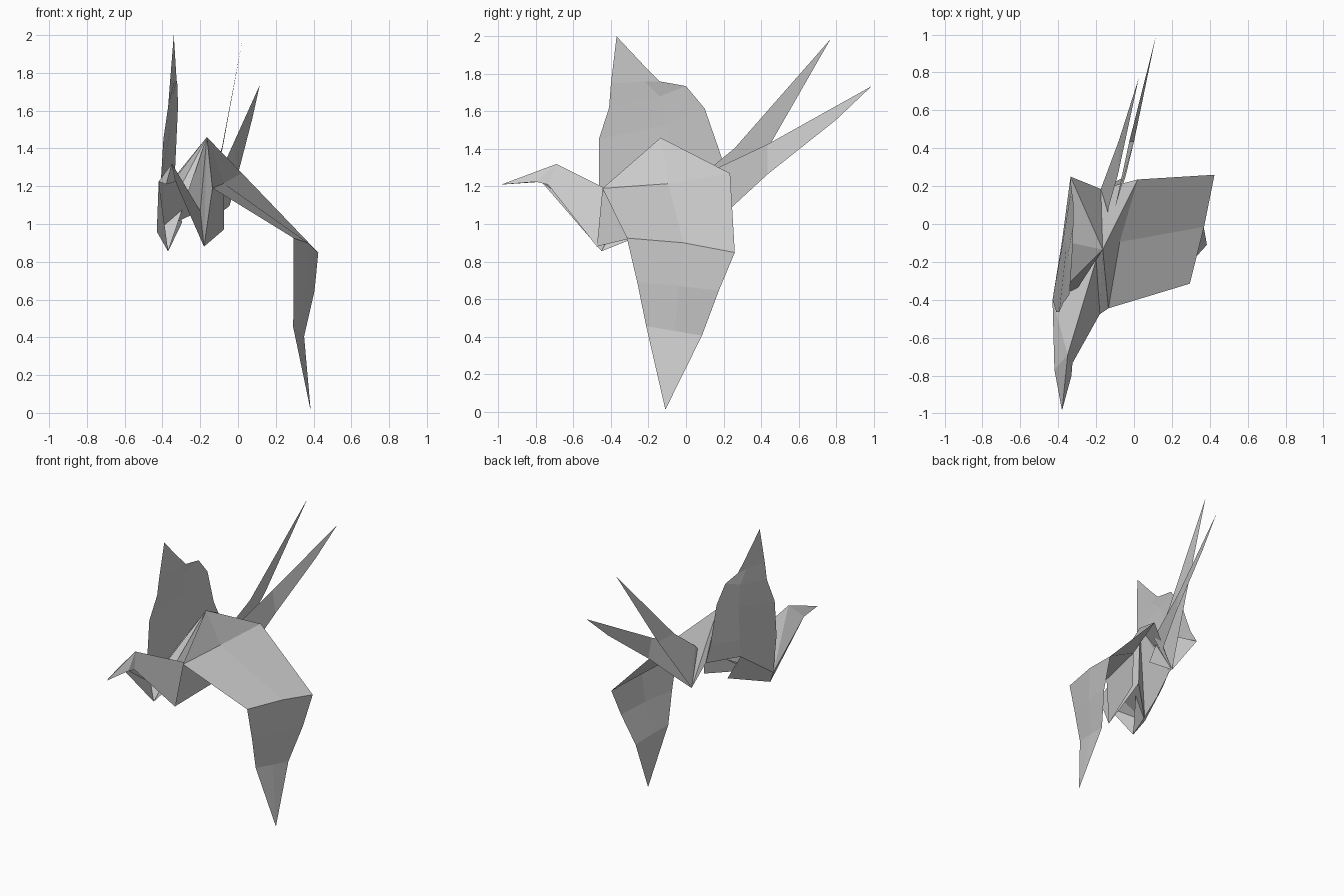
import bpy

if "Cube" in bpy.data.objects:
    bpy.data.objects.remove(bpy.data.objects["Cube"])

# Shared fold corners of the paper body
PEAK = (-.165, -.135, 1.46)
BASE = (-.175, .185, 1.0)
RIDGE_END = (-.2, -.19, 1.07)
R_FRONT, R_MID, R_BACK = (-.135, -.445, 1.19), (-.075, -.095, 1.215), (.02, .235, 1.27)
L_FRONT, L_MID, L_BACK = (-.43, -.4, .96), (-.38, -.09, 1.18), (-.335, .25, 1.25)
R_CHEST, R_REAR = (-.18, -.475, .88), (-.075, -.1, .97)
L_CHEST, L_REAR = (-.37, -.45, .855), (-.295, -.06, 1.01)


def sheet(name, *panels):
    """Folded paper: each panel is a polygon of corner points, welded together."""
    verts, faces = [], []
    for panel in panels:
        for p in panel:
            if p not in verts:
                verts.append(p)
        faces.append([verts.index(p) for p in panel])
    mesh = bpy.data.meshes.new(name)
    mesh.from_pydata(verts, [], faces)
    mesh.update()
    ob = bpy.data.objects.new(name, mesh)
    bpy.context.collection.objects.link(ob)
    return ob


def strips(rows):
    """Quads between consecutive rows of points."""
    return [(a[i], a[i + 1], b[i + 1], b[i])
            for a, b in zip(rows, rows[1:]) for i in range(len(a) - 1)]


# Body: back panels, chest flaps and the tail-side gussets for both sides
for side, front, mid, back, chest, rear in (
        ("right", R_FRONT, R_MID, R_BACK, R_CHEST, R_REAR),
        ("left", L_FRONT, L_MID, L_BACK, L_CHEST, L_REAR)):
    sheet(side + "_body",
          (PEAK, front, mid), (PEAK, mid, back),
          (PEAK, back, BASE),
          (front, chest, rear, mid),
          (PEAK, chest, front))
sheet("body_front", (PEAK, L_FRONT, RIDGE_END), (PEAK, RIDGE_END, R_CHEST))

# Right wing, bent down at the elbow
rows = [
    (R_FRONT, R_MID, R_BACK),
    ((.295, -.315, .925), (.37, -.015, .9), (.425, .26, .848)),
    ((.295, -.26, .69), (.36, -.04, .67), (.405, .175, .645)),
    ((.292, -.212, .455), (.325, -.06, .43), (.35, .085, .405)),
]
tip = (.385, -.11, .01)
last = rows[-1]
sheet("right_wing", *strips(rows), (last[0], last[1], tip), (last[1], last[2], tip))

# Left wing, raised upright
rows = [
    (L_FRONT, L_MID, L_BACK),
    ((-.41, -.465, 1.2), (-.375, -.09, 1.3), (-.33, .19, 1.355)),
    ((-.395, -.465, 1.45), (-.355, -.1, 1.53), (-.318, .1, 1.615)),
    ((-.37, -.41, 1.62), (-.345, -.14, 1.68), (-.32, 0, 1.735)),
    ((-.36, -.4, 1.75), (-.335, -.22, 1.76), (-.325, -.14, 1.76)),
]
tip, shoulder = (-.34, -.37, 2.0), (-.33, -.22, 1.84)
last = rows[-1]
sheet("left_wing", *strips(rows), (last[0], last[1], shoulder, tip),
      (last[1], last[2], shoulder))

# Forked tail blades
sheet("right_tail",
      ((.115, .99, 1.735), (-.025, .435, 1.425), (0, .435, 1.265), (.075, .8, 1.555)),
      ((-.025, .435, 1.425), (-.1, .085, 1.26), BASE, (-.045, .25, 1.095), (0, .435, 1.265)))
sheet("left_tail",
      ((.025, .77, 1.985), (-.085, .26, 1.405), (-.08, .44, 1.41)),
      ((-.085, .26, 1.405), (-.135, .085, 1.26), BASE, (-.08, .44, 1.41)),
      ((-.135, .085, 1.26), (-.15, -.02, 1.14), BASE))

# Neck: ridge running from the crown back into the body
CROWN = (-.35, -.69, 1.32)
JAW_L, JAW_R = (-.42, -.77, 1.225), (-.325, -.735, 1.21)
sheet("neck",
      (CROWN, RIDGE_END, R_CHEST, JAW_R),
      (CROWN, RIDGE_END, L_FRONT), (CROWN, L_FRONT, JAW_L),
      (JAW_L, L_FRONT, L_CHEST))

# Head and beak
BEAK = (-.38, -.985, 1.21)
cheek = (-.33, -.8, 1.225)
sheet("head", (CROWN, JAW_L, BEAK), (CROWN, BEAK, cheek),
      (CROWN, cheek, JAW_R), (BEAK, JAW_L, (-.375, -.77, 1.26)),
      (BEAK, (-.375, -.77, 1.26), cheek))
